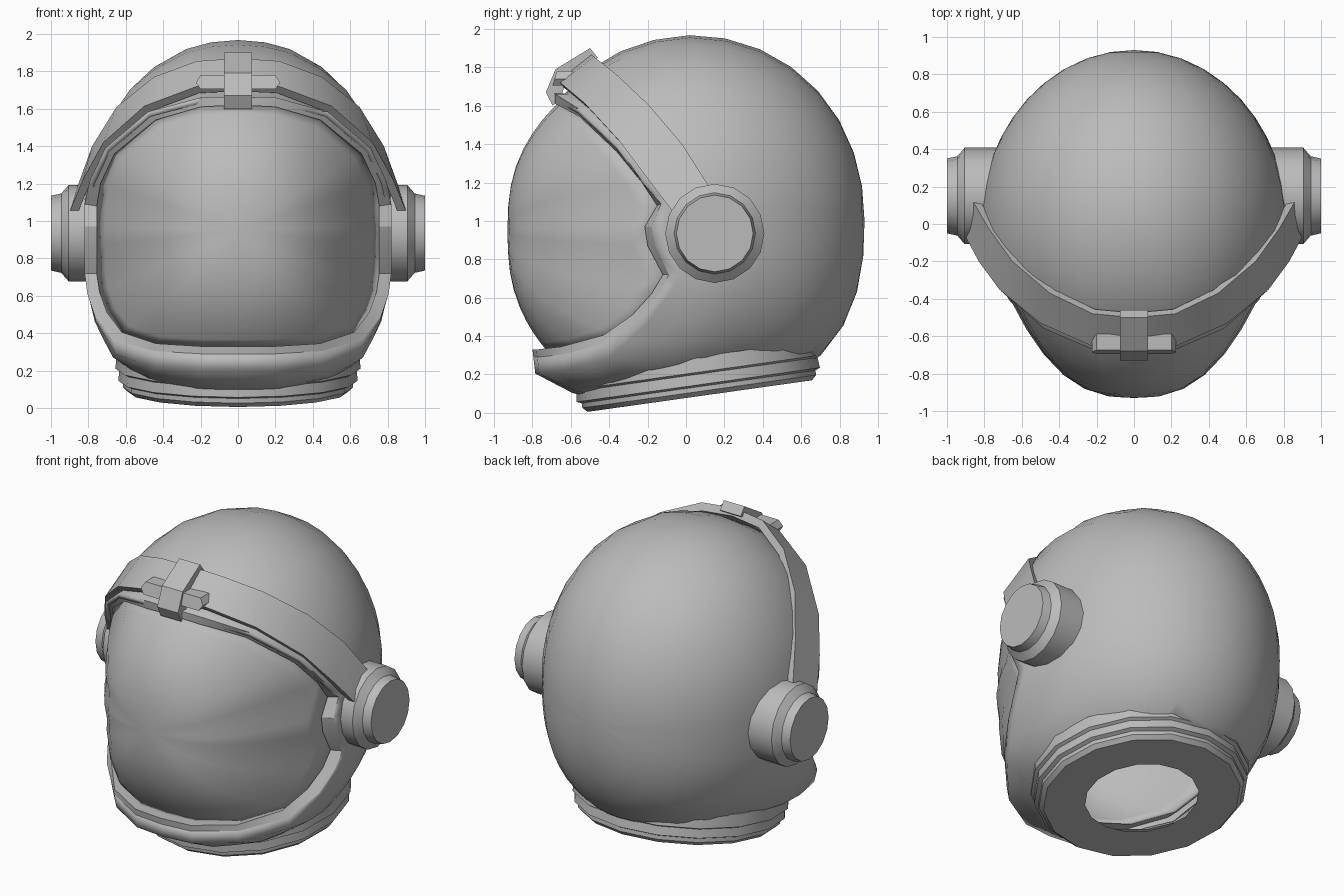
import bpy, bmesh, math
from mathutils import Vector, Matrix

if "Cube" in bpy.data.objects:
    bpy.data.objects.remove(bpy.data.objects["Cube"])

grey = bpy.data.materials.new("light_grey")
grey.diffuse_color = (0.5, 0.5, 0.5, 1)
grey.use_nodes = True
grey.node_tree.nodes["Principled BSDF"].inputs["Base Color"].default_value = grey.diffuse_color
C = Vector((0, 0, 1.0))          # middle of the dome


def finish(name, bm, angle=30, thick=0):
    bmesh.ops.remove_doubles(bm, verts=bm.verts, dist=0.0005)
    bmesh.ops.recalc_face_normals(bm, faces=bm.faces)
    me = bpy.data.meshes.new(name)
    bm.to_mesh(me)
    bm.free()
    me.materials.append(grey)
    ob = bpy.data.objects.new(name, me)
    bpy.context.collection.objects.link(ob)
    bpy.ops.object.select_all(action='DESELECT')
    bpy.context.view_layer.objects.active = ob
    ob.select_set(True)
    bpy.ops.object.shade_smooth_by_angle(angle=math.radians(angle))
    if thick:
        mod = ob.modifiers.new("wall", 'SOLIDIFY')
        mod.thickness, mod.offset = thick, -1
    return ob


def loft(rings, closed=True, wrap=False):
    """Skin a list of rings with equal point counts."""
    bm = bmesh.new()
    vs = [[bm.verts.new(p) for p in r] for r in rings]
    n = len(rings[0])
    for k in range(len(rings) if wrap else len(rings) - 1):
        a, b = vs[k], vs[(k + 1) % len(rings)]
        for i in range(n if closed else n - 1):
            j = (i + 1) % n
            bm.faces.new((a[i], a[j], b[j], b[i]))
    if wrap and not closed:
        bm.faces.new([r[0] for r in vs])
        bm.faces.new([r[-1] for r in vs])
    return bm


def mirror_loop(half):
    """Half outline from top centre to bottom centre -> full loop."""
    pts = [Vector(p) for p in half]
    return pts + [Vector((-p.x, p.y, p.z)) for p in pts[-2:0:-1]]


def midpoints(loop):
    out = []
    for i, p in enumerate(loop):
        out += [p, (p + loop[(i + 1) % len(loop)]) / 2]
    return out


def dome_radius(d):
    p, c = (2.1, 0.97) if d.z > 0 else (2.5, 0.92)
    flat = math.hypot(d.x / 0.82, d.y / 0.93)
    return (flat ** p + abs(d.z / c) ** p) ** (-1 / p)


# Face opening: inner lip and outer lip
inner = mirror_loop([
    (0, -.69, 1.62), (.2, -.68, 1.61), (.44, -.55, 1.54), (.66, -.36, 1.36), (.735, -.23, 1.2),
    (.755, -.15, 1.08), (.755, -.215, .97), (.755, -.2, .87), (.755, -.12, .72), (.74, -.18, .62),
    (.70, -.28, .51), (.62, -.43, .405), (.44, -.65, .345), (.2, -.78, .33), (0, -.8, .33)])
outer = mirror_loop([
    (0, -.69, 1.665), (.2, -.68, 1.66), (.48, -.56, 1.585), (.71, -.36, 1.39), (.795, -.23, 1.21),
    (.82, -.13, 1.09), (.82, -.18, .97), (.82, -.16, .87), (.82, -.09, .72), (.805, -.15, .61),
    (.765, -.25, .49), (.665, -.41, .365), (.45, -.64, .305), (.2, -.775, .29), (0, -.795, .29)])
inside = [p + Vector((0, .1, 0)) for p in inner]
finish("face_rim", loft([inside, inner, outer]))

# Shell: from the lip, over the chin, then swept across the dome to the back pole
outer = midpoints(outer)
edge = []
for p in outer:
    w = min(1, max(0, (.55 - p.z) / .2))       # chin drops below the lip
    edge.append(p + Vector((-p.x * .02 * w, .06 * (1 - w) + .01 * w, -.085 * w)))
back = Vector((0, 1, 0))
rings = [outer]
STEPS = 12
for k in range(STEPS):
    t = k / STEPS
    ring = []
    for p in edge:
        d = (p - C).normalized()
        f = (p - C).length / dome_radius(d)
        e = d.slerp(back, t)
        w = max(0, 1 - t / 0.35)
        ring.append(C + e * dome_radius(e) * (1 + (f - 1) * w))
    rings.append(ring)
rings.append([C + back * 0.93] * len(edge))
bm = loft(rings)
bmesh.ops.remove_doubles(bm, verts=bm.verts, dist=0.0005)
TILT = Matrix.Rotation(math.radians(8), 4, 'X')
up = TILT @ Vector((0, 0, 1))
neck = Vector((0, .048, .26))
bmesh.ops.bisect_plane(bm, geom=bm.verts[:] + bm.edges[:] + bm.faces[:],
                       plane_co=neck - up * .1, plane_no=up, clear_inner=True)
finish("helmet_shell", bm, 70, .03)

# Visor: bulging glass, set a little behind the lip
mid = Vector((0, -.93, .95))
seat = [p + Vector((0, .07 if p.z < .6 else .03, 0)) for p in inner]
rings = [[Vector((p.x * s, mid.y + (p.y - mid.y) * s ** 2.6, mid.z + (p.z - mid.z) * s))
          for p in seat] for s in (1, .94, .86, .76, .64, .5, .35, .18, 0)]
finish("visor", loft(rings), 60, .02)

# Brow band running from ear to ear
band_top = [(0, -.5, 1.87), (.22, -.48, 1.855), (.45, -.37, 1.77), (.65, -.2, 1.61),
            (.78, -.02, 1.4), (.86, .12, 1.18)]
band_low = [(0, -.67, 1.73), (.22, -.655, 1.72), (.5, -.53, 1.615), (.72, -.35, 1.42),
            (.83, -.2, 1.22), (.9, -.07, 1.05)]


def arc(half):
    pts = [Vector(p) for p in half]
    return [Vector((-p.x, p.y, p.z)) for p in pts[:0:-1]] + pts


hi, lo = arc(band_top), arc(band_low)
shrink = lambda pts: [C + (p - C) * .95 for p in pts]
finish("brow_band", loft([hi, lo, shrink(lo), shrink(hi)], closed=False, wrap=True))

# Clip over the middle of the band, with its cross bar
clip = [(-.5, 1.9), (-.68, 1.79), (-.73, 1.67), (-.695, 1.6), (-.65, 1.64), (-.63, 1.72), (-.46, 1.85)]
finish("band_clip", loft([[(x, y, z) for x in (-.075, .075)] for y, z in clip],
                         closed=False, wrap=True))
bar = [(-.2, 1.78), (.2, 1.78), (.225, 1.74), (.2, 1.705), (-.2, 1.705), (-.225, 1.74)]
bar_ring = [[(x, y - (z - 1.74) * -.3, z) for y in (-.685, -.6)] for x, z in bar]
finish("clip_bar", loft(bar_ring, closed=False, wrap=True))


def lathe(profile, n=16):
    """Turn (radius, height) points about z."""
    return loft([[(r * math.cos(2 * math.pi * i / n), r * math.sin(2 * math.pi * i / n), h)
                  for i in range(n)] for r, h in profile])


# Ear caps
for side, name in ((1, "ear_cap_right"), (-1, "ear_cap_left")):
    bm = lathe([(0, .65), (.258, .65), (.258, .905), (.212, .945), (.2, 1), (0, 1)])
    bm.transform(Matrix.Translation((0, .15, .935)) @ Matrix.Rotation(side * math.pi / 2, 4, 'Y'))
    finish(name, bm)

# Stepped neck ring with an open underside
bm = lathe([(.6, .03), (.65, .03), (.655, -.05), (.635, -.06), (.64, -.115), (.615, -.125),
            (.615, -.15), (.59, -.174), (.34, -.174)])
bm.transform(Matrix.Translation(neck) @ TILT)
finish("neck_ring", bm)
